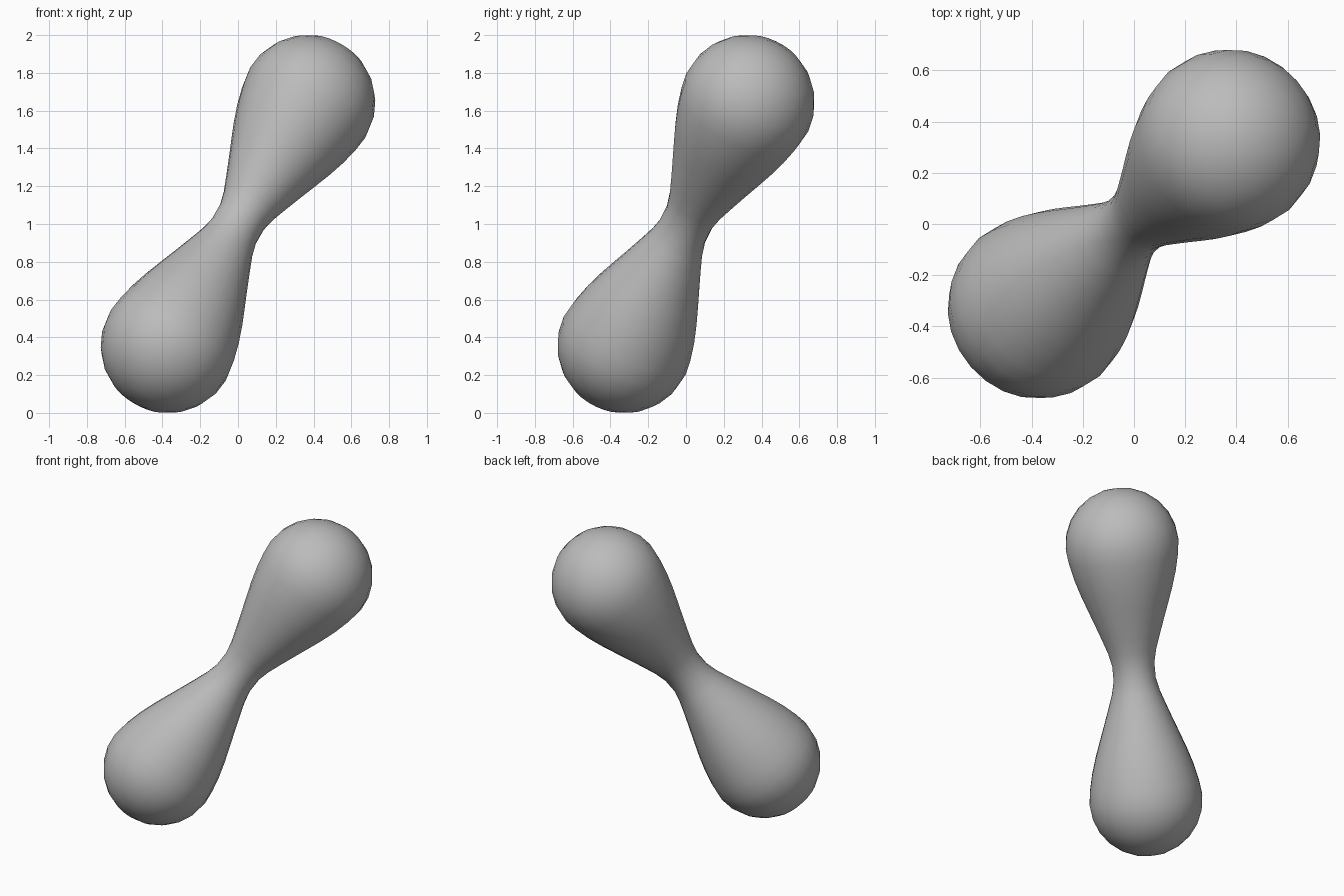
import bpy, bmesh, math
from mathutils import Vector

if "Cube" in bpy.data.objects:
    bpy.data.objects.remove(bpy.data.objects["Cube"])

SIDES = 24
AXIS = Vector((0.456, 0.40, 0.794)).normalized()
CENTRE = Vector((0, 0, 1))

grey = bpy.data.materials.new("soft grey")
grey.diffuse_color = (0.5, 0.5, 0.5, 1)
grey.use_nodes = True
grey.node_tree.nodes["Principled BSDF"].inputs["Base Color"].default_value = grey.diffuse_color

# Half profile: (distance from the waist along the axis, radius)
half = [(0.05, 0.134), (0.13, 0.152), (0.22, 0.183), (0.32, 0.219),
        (0.42, 0.256), (0.52, 0.292), (0.62, 0.323), (0.72, 0.346)]
# Round bulb end
BULB, R = 0.81, 0.358
half += [(BULB + R * math.sin(math.radians(a)), R * math.cos(math.radians(a)))
         for a in (0, 15, 30, 45, 60, 75)]
profile = [(-s, r) for s, r in reversed(half)] + half

# Revolve the profile into a double-ended bulb
bm = bmesh.new()
rings = [[bm.verts.new((r * math.cos(math.tau * i / SIDES),
                        r * math.sin(math.tau * i / SIDES), s))
          for i in range(SIDES)] for s, r in profile]
for a, b in zip(rings, rings[1:]):
    for i in range(SIDES):
        j = (i + 1) % SIDES
        bm.faces.new((a[i], a[j], b[j], b[i]))
for ring, tip in ((rings[0], -BULB - R), (rings[-1], BULB + R)):
    pole = bm.verts.new((0, 0, tip))
    for i in range(SIDES):
        bm.faces.new((ring[i], ring[(i + 1) % SIDES], pole))
bmesh.ops.recalc_face_normals(bm, faces=bm.faces)
for f in bm.faces:
    f.smooth = True

# Tilt it along its diagonal and lift it onto the ground
rot = AXIS.to_track_quat('Z', 'Y').to_matrix()
for v in bm.verts:
    v.co = rot @ v.co + CENTRE
mesh = bpy.data.meshes.new("double_bulb")
bm.to_mesh(mesh)
bm.free()
mesh.materials.append(grey)
body = bpy.data.objects.new("double_bulb", mesh)
bpy.context.collection.objects.link(body)
